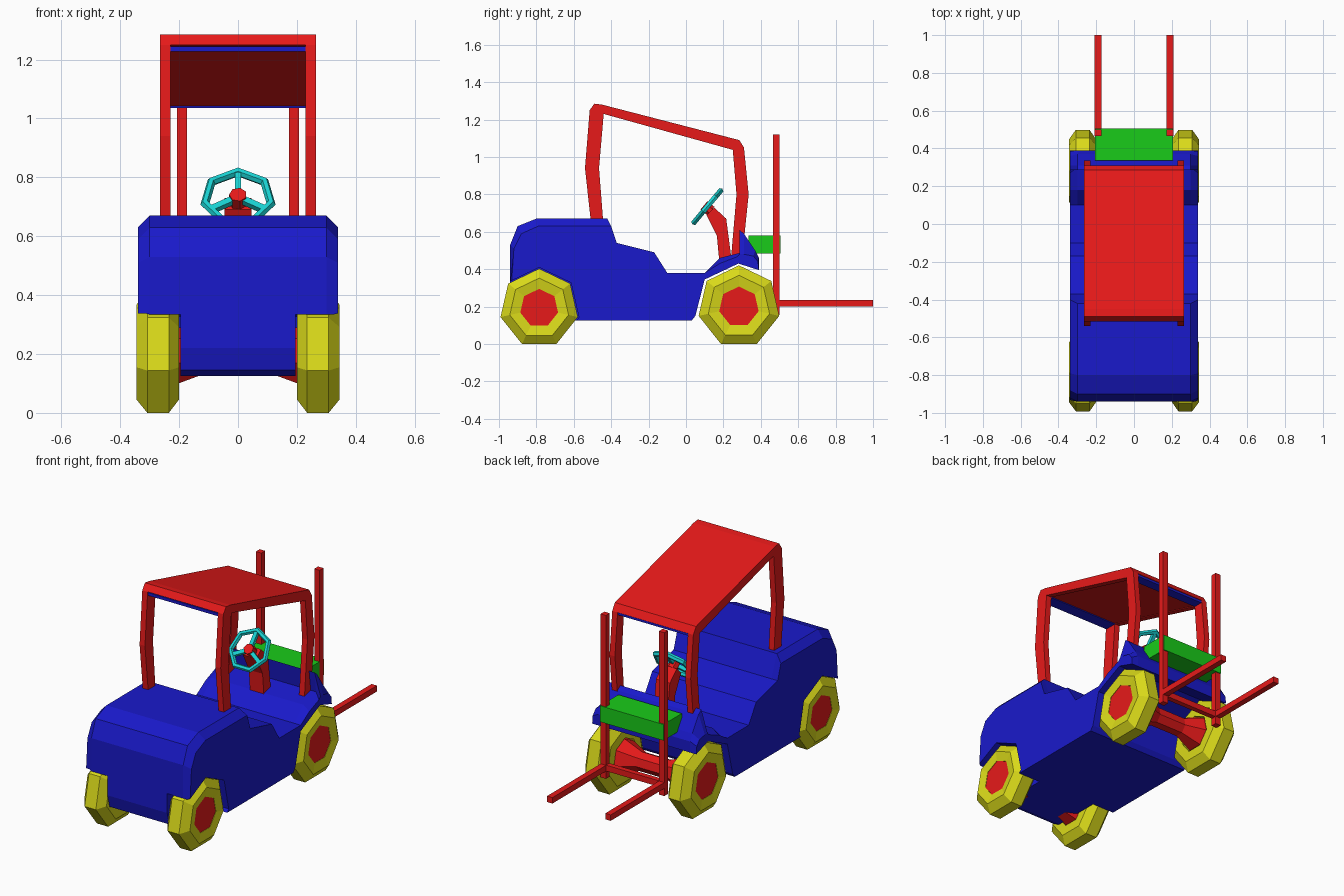
import bpy, bmesh, math
from mathutils import Matrix

if "Cube" in bpy.data.objects:
    bpy.data.objects.remove(bpy.data.objects["Cube"])


def material(name, rgb):
    m = bpy.data.materials.new(name)
    m.diffuse_color = (*rgb, 1)
    m.use_nodes = True
    m.node_tree.nodes["Principled BSDF"].inputs["Base Color"].default_value = m.diffuse_color
    return m


RED = material("red", (0.8, 0.01, 0.01))
BLUE = material("blue", (0.01, 0.01, 0.6))
YELLOW = material("yellow", (0.7, 0.7, 0.01))
GREEN = material("green", (0.01, 0.6, 0.01))
CYAN = material("cyan", (0.01, 0.65, 0.65))


def loft(name, sections, mat, closed=False):
    """Skin a row of equal-sized point loops; cap the ends unless closed."""
    bm = bmesh.new()
    rows = [[bm.verts.new(p) for p in s] for s in sections]
    n = len(rows[0])
    pairs = list(zip(rows, rows[1:]))
    if closed:
        pairs.append((rows[-1], rows[0]))
    else:
        bm.faces.new(rows[0])
        bm.faces.new(rows[-1])
    for a, b in pairs:
        for i in range(n):
            j = (i + 1) % n
            bm.faces.new((a[i], a[j], b[j], b[i]))
    bmesh.ops.recalc_face_normals(bm, faces=bm.faces)
    me = bpy.data.meshes.new(name)
    bm.to_mesh(me)
    bm.free()
    if mat:
        me.materials.append(mat)
    ob = bpy.data.objects.new(name, me)
    bpy.context.collection.objects.link(ob)
    return ob


def slab(name, profile, x0, x1, mat):
    """Extrude a (y, z) profile from x0 to x1."""
    return loft(name, [[(x, y, z) for y, z in profile] for x in (x0, x1)], mat)


def box(name, x, y, z, mat):
    return slab(name, [(y[0], z[0]), (y[1], z[0]), (y[1], z[1]), (y[0], z[1])], *x, mat)


def turned(name, rings, y, z, mat, closed=False):
    """Seven-sided turned part along x from (x, radius) rings."""
    ang = [2 * math.pi * i / 7 for i in range(7)]
    return loft(name, [[(x, y + r * math.sin(a), z + r * math.cos(a)) for a in ang]
                       for x, r in rings], mat, closed)


# Body: full profile in the middle, lowered profile on the chamfered sides
under = [(-0.94, 0.22), (-0.92, 0.145), (-0.88, 0.125), (0.03, 0.125), (0.05, 0.15),
         (0.10, 0.345), (0.28, 0.43), (0.39, 0.395)]
middle = under + [(0.39, 0.46), (0.37, 0.50), (0.31, 0.59), (0.285, 0.61), (0.30, 0.49),
                  (0.18, 0.46), (0.10, 0.38), (-0.10, 0.38), (-0.17, 0.49), (-0.37, 0.54),
                  (-0.42, 0.67), (-0.80, 0.67), (-0.90, 0.63), (-0.94, 0.53)]
side = under + [(0.385, 0.44), (0.36, 0.47), (0.31, 0.48), (0.285, 0.48), (0.27, 0.465),
                (0.18, 0.43), (0.10, 0.38), (-0.10, 0.38), (-0.17, 0.49), (-0.37, 0.54),
                (-0.40, 0.63), (-0.79, 0.63), (-0.88, 0.59), (-0.92, 0.51)]
body = loft("body", [[(x, y, z) for y, z in p] for x, p in
                     ((-0.34, side), (-0.30, middle), (0.30, middle), (0.34, side))], BLUE)

# Wheels, axles and rear wheel arches
for end, y, r in (("front", 0.283, 0.221), ("rear", -0.785, 0.212)):
    z = r * math.cos(math.pi / 7)
    k = r / 0.221
    for s, label in ((-1, "left"), (1, "right")):
        turned(f"{end}_{label}_tire",
               [(s * x, q * k) for x, q in ((0.20, 0.108), (0.20, 0.168), (0.235, 0.221),
                                            (0.308, 0.221), (0.345, 0.168), (0.335, 0.108))],
               y, z, YELLOW, True)
        if end == "rear":
            cut = turned(f"arch_cutter_{label}", [(s * 0.195, 0.218), (s * 0.45, 0.218)],
                         y, z, None)
            cut.hide_render = True
            cut.display_type = 'WIRE'
            mod = body.modifiers.new("arch", 'BOOLEAN')
            mod.object = cut
            mod.operation = 'DIFFERENCE'
            mod.solver = 'EXACT'
    half = [(0.333, 0.108), (0.20, 0.10), (0.09, 0.055)]
    turned(f"{end}_axle", [(-x, q) for x, q in half] + half[::-1], y, z, RED)

# Cab: bent side hoops, roof panel and blue underside trims
hoop = [(-0.505, 0.62), (-0.54, 0.94), (-0.515, 1.25), (-0.49, 1.285), (-0.45, 1.28),
        (0.285, 1.09), (0.31, 1.05), (0.335, 0.80), (0.30, 0.46),
        (0.24, 0.45), (0.27, 0.80), (0.25, 1.038), (-0.44, 1.23), (-0.465, 0.94), (-0.44, 0.62)]
for s, label in ((-1, "left"), (1, "right")):
    slab(f"{label}_cab_hoop", hoop, s * 0.23, s * 0.265, RED)
slab("roof", hoop[2:7] + [(0.25, 1.042), (-0.44, 1.233)], -0.23, 0.23, RED)
box("front_roof_trim", (-0.23, 0.23), (0.25, 0.308), (1.035, 1.048), BLUE)
box("rear_roof_trim", (-0.23, 0.23), (-0.513, -0.44), (1.228, 1.245), BLUE)

# Steering column and wheel
slab("steering_column", [(0.18, 0.42), (0.245, 0.44), (0.215, 0.67), (0.15, 0.73),
                         (0.11, 0.69), (0.165, 0.58)], -0.045, 0.045, RED)
tilt = Matrix.Translation((0, 0.11, 0.73)) @ Matrix.Rotation(math.radians(50), 4, 'X')


def rim_section(a):
    out = []
    for k in range(6):
        t = k * math.pi / 3
        r = 0.115 + 0.016 * math.cos(t)
        out.append(tilt @ Matrix.Translation((r * math.sin(a), r * math.cos(a),
                                              0.016 * math.sin(t))).to_translation())
    return out


loft("steering_rim", [rim_section(2 * math.pi * i / 7) for i in range(7)], CYAN, True)
for i in range(3):
    spoke = box(f"steering_spoke_{i + 1}", (-0.011, 0.011), (0.02, 0.108), (-0.011, 0.011), CYAN)
    spoke.matrix_world = tilt @ Matrix.Rotation(i * 2 * math.pi / 3, 4, 'Z')
hub = turned("steering_hub", [(-0.03, 0.03), (0.018, 0.03)], 0, 0, RED)
hub.matrix_world = tilt @ Matrix.Rotation(-math.pi / 2, 4, 'Y')

# Lift mast, forks and mounting block
for s, label in ((-1, "left"), (1, "right")):
    x = (s * 0.173, s * 0.208)
    box(f"{label}_mast_rail", x, (0.465, 0.50), (0.155, 1.12), RED)
    box(f"{label}_fork", x, (0.48, 1.0), (0.20, 0.235), RED)
box("mast_crossbar", (-0.19, 0.19), (0.467, 0.498), (0.20, 0.235), RED)
box("mast_mount", (-0.207, 0.207), (0.335, 0.506), (0.485, 0.58), GREEN)
